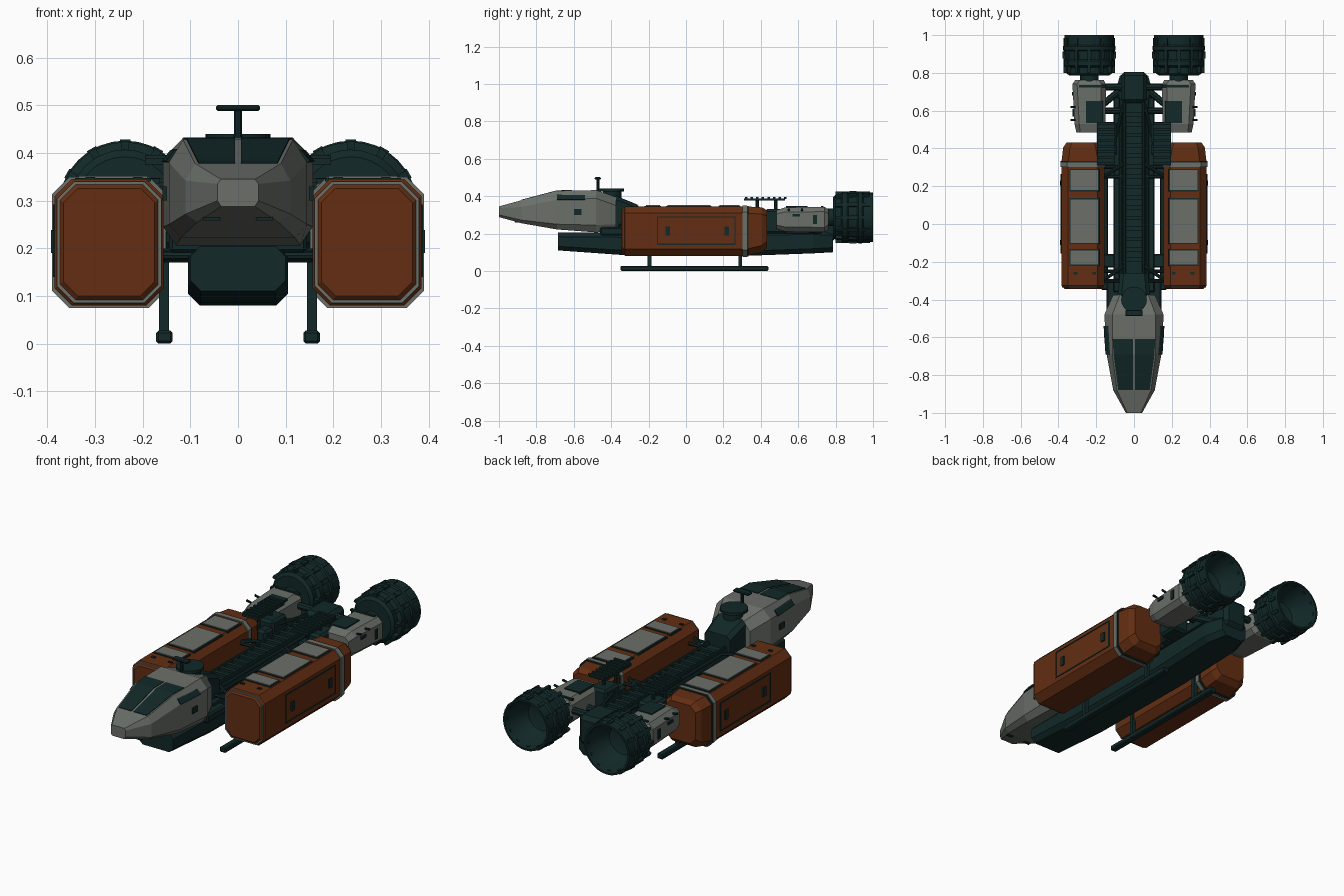
import bpy, bmesh, math
from mathutils import Vector, Matrix

if "Cube" in bpy.data.objects:
    bpy.data.objects.remove(bpy.data.objects["Cube"])


def material(name, rgb):
    m = bpy.data.materials.new(name)
    m.diffuse_color = (*rgb, 1)
    m.use_nodes = True
    m.node_tree.nodes["Principled BSDF"].inputs["Base Color"].default_value = m.diffuse_color
    return m


GREY = material("hull_grey", (0.145, 0.158, 0.14))
DARK = material("dark_teal", (0.006, 0.021, 0.021))
RUST = material("rust_orange", (0.125, 0.027, 0.006))


def finish(name, bm, mat, mirror=False, bevel=0, smooth=False):
    bmesh.ops.recalc_face_normals(bm, faces=bm.faces[:])
    me = bpy.data.meshes.new(name)
    bm.to_mesh(me)
    bm.free()
    me.materials.append(mat)
    ob = bpy.data.objects.new(name, me)
    bpy.context.collection.objects.link(ob)
    if smooth:
        bpy.ops.object.select_all(action='DESELECT')
        ob.select_set(True)
        bpy.context.view_layer.objects.active = ob
        bpy.ops.object.shade_smooth_by_angle(angle=math.radians(32))
    if bevel:
        b = ob.modifiers.new("bevel", 'BEVEL')
        b.width, b.segments = bevel, 1
    if mirror:
        ob.modifiers.new("mirror", 'MIRROR').use_axis = (True, False, False)
    return ob


def add_box(bm, x0, x1, y0, y1, z0, z1):
    m = Matrix.Translation(((x0 + x1) / 2, (y0 + y1) / 2, (z0 + z1) / 2))
    m = m @ Matrix.Diagonal((x1 - x0, y1 - y0, z1 - z0, 1))
    bmesh.ops.create_cube(bm, size=1, matrix=m)


def boxes(name, mat, dims, mirror=False, bevel=0):
    bm = bmesh.new()
    for d in dims:
        add_box(bm, *d)
    return finish(name, bm, mat, mirror, bevel)


def loft(name, rings, mat, mirror=False, bevel=0):
    bm = bmesh.new()
    rows = [[bm.verts.new(p) for p in r] for r in rings]
    n = len(rows[0])
    for a, b in zip(rows, rows[1:]):
        for i in range(n):
            j = (i + 1) % n
            bm.faces.new((a[i], a[j], b[j], b[i]))
    bm.faces.new(rows[0])
    bm.faces.new(rows[-1])
    return finish(name, bm, mat, mirror, bevel)


def octagon(y, x0, x1, z0, z1, c):
    return [(x0 + c, y, z0), (x1 - c, y, z0), (x1, y, z0 + c), (x1, y, z1 - c),
            (x1 - c, y, z1), (x0 + c, y, z1), (x0, y, z1 - c), (x0, y, z0 + c)]


def tubes(name, mat, paths, r, mirror=False, sides=8):
    bm = bmesh.new()
    for a, b in paths:
        a, b = Vector(a), Vector(b)
        d = b - a
        m = Matrix.Translation((a + b) / 2) @ d.to_track_quat('Z', 'Y').to_matrix().to_4x4()
        bmesh.ops.create_cone(bm, cap_ends=True, segments=sides, radius1=r, radius2=r,
                              depth=d.length, matrix=m)
    return finish(name, bm, mat, mirror, smooth=True)


# Cockpit: lofted eight-sided sections (y, top width, top z, width, upper z, lower z, base width, base z)
cab = [(-1.0, .036, .345, .043, .335, .30, .035, .288),
       (-.88, .09, .378, .11, .342, .272, .085, .255),
       (-.69, .115, .428, .145, .38, .25, .12, .222),
       (-.48, .115, .432, .157, .388, .245, .13, .206),
       (-.375, .075, .395, .11, .35, .25, .10, .215)]
loft("cockpit", [[(-wt, y, zt), (wt, y, zt), (w, y, zu), (w, y, zl),
                  (wb, y, zb), (-wb, y, zb), (-w, y, zl), (-w, y, zu)]
                 for y, wt, zt, w, zu, zl, wb, zb in cab], GREY)

# Windscreen, side slits and lower intakes
loft("windscreen", [[(.006, y, z - .004), (w, y, z - .004), (w, y, z + .003), (.006, y, z + .003)]
                    for y, w, z in ((-.88, .083, .378), (-.69, .108, .428), (-.61, .113, .4295))],
     DARK, mirror=True)
loft("cockpit_side_window", [[(xa, y, .408), (xa + .007, y, .405), (xb + .007, y, .383), (xb, y, .38)]
                             for y, xa, xb in ((-.69, .127, .144), (-.54, .136, .154))],
     DARK, mirror=True)
boxes("nose_intake", DARK, [(.038, .073, -.915, -.885, .258, .266)], True)
boxes("cockpit_side_vent", DARK, [(.148, .158, -.60, -.56, .30, .33)], True)

# Neck and sensor ring behind the cockpit
loft("neck", [octagon(-.46, -.085, .085, .19, .39, .02), octagon(-.37, -.085, .085, .19, .40, .02),
              octagon(-.26, -.075, .075, .19, .355, .02)], DARK)
boxes("neck_collar", DARK, [(.06, .145, -.46, -.30, .19, .235)], True, .008)
tubes("sensor_ring", DARK, [((0, -.395, .38), (0, -.395, .428))], .05, sides=20)
tubes("sensor_disc", DARK, [((0, -.40, .426), (0, -.40, .44))], .068, sides=24)
tubes("antenna_mast", DARK, [((0, -.47, .42), (0, -.47, .492))], .008)
boxes("antenna_bar", DARK, [(-.046, .046, -.488, -.455, .488, .501)], bevel=.004)

# Keel hull, upper spine and rear cap
loft("keel", [octagon(-.685, -.10, .10, .11, .205, .022), octagon(-.35, -.105, .105, .086, .205, .025),
              octagon(.3, -.105, .105, .08, .215, .025), octagon(.68, -.105, .105, .094, .22, .025),
              octagon(.785, -.075, .075, .10, .215, .025)], DARK)
boxes("spine", DARK, [(-.06, .06, -.35, .74, .19, .285)], bevel=.01)
boxes("rear_cap", DARK, [(-.07, .07, .64, .805, .16, .315)], bevel=.02)
boxes("spine_ribs", DARK, [(-.045, .045, y, y + .022, .28, .298)
                           for y in [-.2 + .055 * i for i in range(15)]])
boxes("spine_rails", DARK, [(.042, .056, -.3, .65, .28, .302), (.075, .108, -.36, .67, .2, .25)], True, .004)
tubes("spine_pipes", DARK, [((.07, -.33, .262), (.07, .62, .262)),
                            ((.055, .64, .29), (.10, .45, .30))], .009, True)

# Cargo pods with grey bands
loft("cargo_pod", [octagon(-.345, .175, .366, .10, .326, .03), octagon(-.325, .156, .385, .08, .345, .036),
                   octagon(.32, .156, .385, .08, .345, .036), octagon(.405, .166, .375, .10, .34, .036),
                   octagon(.432, .185, .357, .125, .325, .03)], RUST, True)


def band(name, y0, y1, g, mat):
    loft(name, [octagon(y, .156 - g, .385 + g, .08 - g, .345 + g, .036) for y in (y0, y1)], mat, True)


band("pod_rear_band", .303, .326, .005, GREY)
band("pod_rear_seal", .326, .334, .003, DARK)
band("pod_front_band", -.337, -.331, -.005, GREY)

# Pod roof panels, side door and small hatches
roof = ((.18, .285), (-.10, .13), (-.215, -.14))
boxes("pod_roof_frame", DARK, [(.183, .342, a - .007, b + .007, .34, .348) for a, b in roof], True)
boxes("pod_roof_panel", GREY, [(.19, .335, a, b, .342, .352) for a, b in roof], True)
boxes("pod_roof_latches", DARK, [(x, x + .02, -.268, -.255, .342, .35) for x in (.2, .30)], True)
y0, y1, z0, z1, t = -.155, .265, .14, .292, .006
boxes("pod_door_outline", DARK, [(.38, .388, y0, y1, z0, z0 + t), (.38, .388, y0, y1, z1 - t, z1),
                                 (.38, .388, y0, y0 + t, z0, z1), (.38, .388, y1 - t, y1, z0, z1)], True)
boxes("pod_door_handles", DARK, [(.38, .392, y, y + .025, .19, .238) for y in (-.11, .205)], True)

# Struts joining pods to the spine
tubes("pod_struts", DARK, [((.05, y, z), (.175, y, z)) for y in (-.30, -.25, .25, .30) for z in (.185, .265)]
      + [((.05, -.22, .275), (.165, -.30, .275)), ((.05, .32, .275), (.165, .25, .275))], .009, True)
boxes("pod_mounts", DARK, [(.10, .16, y - .035, y + .035, .17, .20) for y in (-.195, .29)], True, .005)

# Landing skids
boxes("landing_skid", DARK, [(.137, .172, -.35, .44, 0, .027)], True, .005)
boxes("skid_legs", DARK, [(.145, .166, y - .01, y + .01, .02, .2) for y in (-.195, .29)], True)

# Shoulder brackets with raised radiator grilles
boxes("shoulder_bracket", DARK, [(.09, .19, .42, .54, .2, .33), (.09, .15, .36, .43, .2, .30)], True, .012)
tubes("radiator_posts", DARK, [((.145, y, .28), (.145, y, .385)) for y in (.38, .48)], .009, True)
boxes("radiator_grille", DARK, [(.10, .195, .31, .53, .376, .388)]
      + [(.10, .195, .315 + .03 * i, .328 + .03 * i, .385, .396) for i in range(8)], True)

# Engine nacelles
loft("nacelle", [octagon(.485, .165, .305, .225, .325, .02), octagon(.53, .152, .315, .21, .34, .025),
                 octagon(.74, .148, .326, .208, .342, .025), octagon(.762, .16, .312, .222, .33, .025)],
     GREY, True)
boxes("nacelle_panel", DARK, [(.165, .255, .535, .65, .336, .347), (.15, .29, .722, .736, .338, .348)], True)
boxes("nacelle_vents", DARK, [(.315, .325, .57, .61, .29, .305), (.315, .329, .68, .70, .25, .30)], True)
tubes("nacelle_fins", DARK, [((.31, .55, .325), (.335, .55, .33)), ((.31, .62, .325), (.335, .62, .33))], .006, True)
tubes("nacelle_crossbars", DARK, [((.03, .725, .285), (.17, .725, .285)), ((.03, .60, .25), (.17, .60, .25)),
                                  ((.06, .72, .20), (.18, .62, .24))], .018, True)

# Engine bells: lathed shell with a hollow bowl
CX, CZ = .237, .287
profile = [(.0, .74), (.048, .74), (.048, .785), (.105, .785), (.12, .798), (.117, .828), (.136, .838),
           (.136, .862), (.129, .87), (.132, .915), (.139, .922), (.139, .94), (.131, .948),
           (.132, 1.0), (.122, 1.0), (.108, .93), (.075, .87), (.0, .845)]
bm = bmesh.new()
vs = [bm.verts.new((CX + r, y, CZ)) for r, y in profile]
es = [bm.edges.new(p) for p in zip(vs, vs[1:])]
bmesh.ops.spin(bm, geom=vs + es, cent=(CX, 0, CZ), axis=(0, 1, 0), angle=2 * math.pi, steps=32)
bmesh.ops.remove_doubles(bm, verts=bm.verts[:], dist=1e-4)
finish("engine_bell", bm, DARK, True, smooth=True)

# Engine ribs around each bell
bm = bmesh.new()
for i in range(12):
    part = bmesh.new()
    add_box(part, -.008, .008, .80, .985, .115, .137)
    add_box(part, -.011, .011, .875, .912, .12, .141)
    part.transform(Matrix.Translation((CX, 0, CZ)) @ Matrix.Rotation(i * math.pi / 6, 4, 'Y'))
    tmp = bpy.data.meshes.new("rib_part")
    part.to_mesh(tmp)
    part.free()
    bm.from_mesh(tmp)
    bpy.data.meshes.remove(tmp)
finish("engine_ribs", bm, DARK, True)
